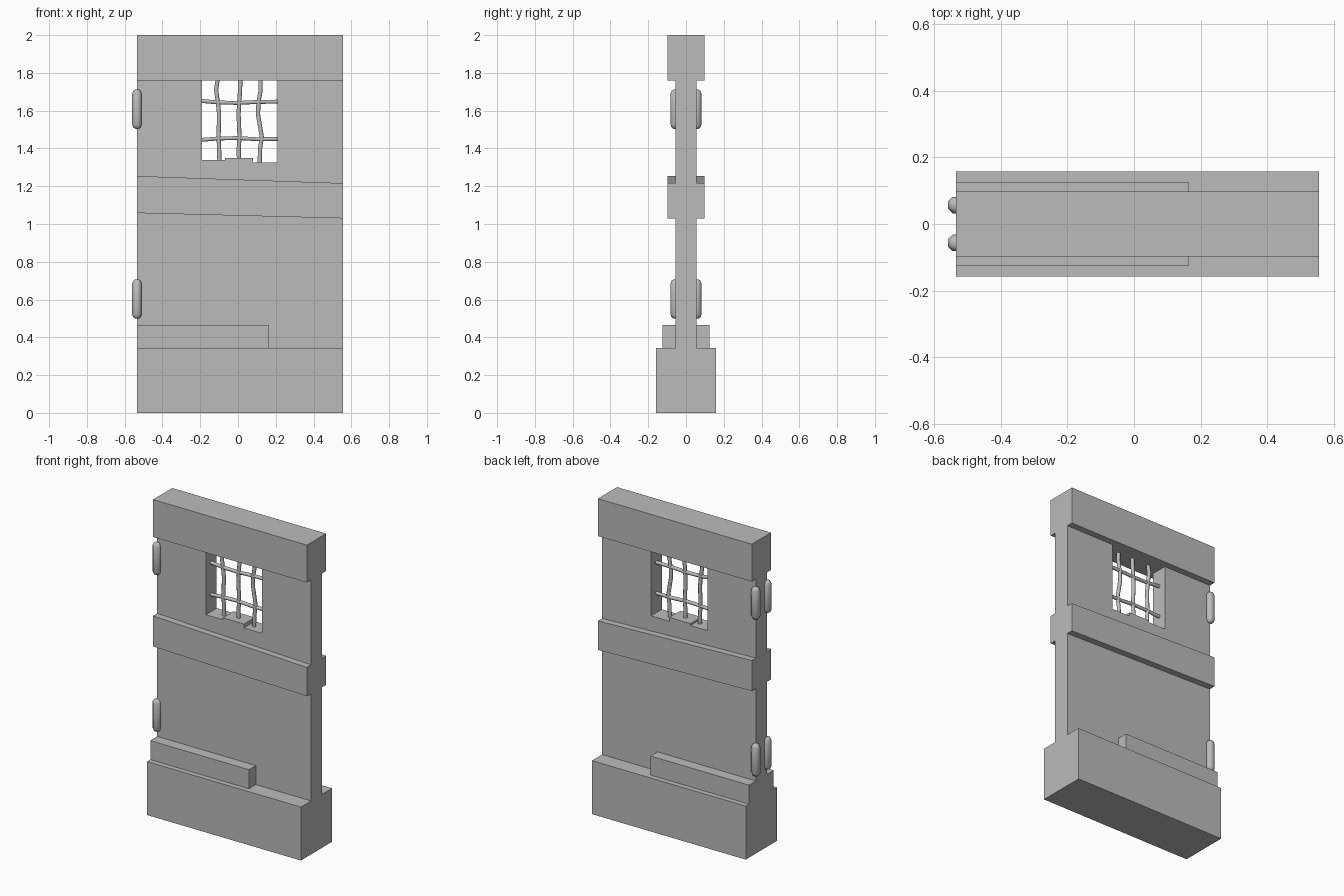
import bpy, bmesh, math
from mathutils import Vector

cube = bpy.data.objects.get("Cube")
if cube:
    bpy.data.objects.remove(cube, do_unlink=True)

GREY = (0.5, 0.5, 0.5, 1)
stone = bpy.data.materials.new("plain grey")
stone.use_nodes = True
stone.diffuse_color = GREY
stone.node_tree.nodes["Principled BSDF"].inputs["Base Color"].default_value = GREY

LEFT, RIGHT = -0.535, 0.557
PANEL = 0.055


def finish(name, bm):
    bmesh.ops.recalc_face_normals(bm, faces=bm.faces)
    mesh = bpy.data.meshes.new(name)
    bm.to_mesh(mesh)
    bm.free()
    mesh.materials.append(stone)
    obj = bpy.data.objects.new(name, mesh)
    bpy.context.collection.objects.link(obj)
    return obj


def slab(name, outline, y0, y1):
    """Extrude an (x, z) outline from y0 to y1."""
    bm = bmesh.new()
    face = bm.faces.new([bm.verts.new((x, y0, z)) for x, z in outline])
    moved = bmesh.ops.extrude_face_region(bm, geom=[face])["geom"]
    verts = [v for v in moved if isinstance(v, bmesh.types.BMVert)]
    bmesh.ops.translate(bm, verts=verts, vec=(0, y1 - y0, 0))
    return finish(name, bm)


def rect(x0, x1, z0, z1):
    return [(x0, z0), (x1, z0), (x1, z1), (x0, z1)]


def smooth(obj, angle):
    bpy.ops.object.select_all(action="DESELECT")
    obj.select_set(True)
    bpy.context.view_layer.objects.active = obj
    bpy.ops.object.shade_smooth_by_angle(angle=math.radians(angle))


def tube(name, points, radii, axis, sides=8):
    """Loft rings of the given radii along points, square to the axis."""
    bm = bmesh.new()
    rings = []
    for p, r in zip(points, radii):
        ring = []
        for i in range(sides):
            a = math.tau * (i + 0.5) / sides
            u, w = r * math.cos(a), r * math.sin(a)
            offset = (u, w, 0) if axis == "z" else (0, u, w)
            ring.append(bm.verts.new(Vector(p) + Vector(offset)))
        rings.append(ring)
    for a, b in zip(rings, rings[1:]):
        for i in range(sides):
            j = (i + 1) % sides
            bm.faces.new((a[i], a[j], b[j], b[i]))
    bm.faces.new(rings[0])
    bm.faces.new(rings[-1])
    obj = finish(name, bm)
    smooth(obj, 50)
    return obj


# Base block and top lintel
slab("base_block", rect(LEFT, RIGHT, 0, 0.343), -0.158, 0.158)
slab("top_lintel", rect(LEFT, RIGHT, 1.76, 2), -0.097, 0.097)

# Door panel with a window notch and uneven stepped sill
slab("door_panel", [
    (LEFT, 0.343), (RIGHT, 0.343), (RIGHT, 1.76), (0.21, 1.76),
    (0.21, 1.325), (0.08, 1.325), (0.08, 1.35), (-0.07, 1.35),
    (-0.07, 1.338), (-0.19, 1.338), (-0.19, 1.76), (LEFT, 1.76),
], -PANEL, PANEL)

# Slanted middle rail, short ledge and hinges on both faces
rail = [(LEFT, 1.058), (RIGHT, 1.03), (RIGHT, 1.216), (LEFT, 1.254)]
for side, s in (("front", -1), ("back", 1)):
    slab(side + "_middle_rail", rail, s * PANEL, s * 0.097)
    slab(side + "_ledge", rect(LEFT, 0.165, 0.343, 0.465), s * PANEL, s * 0.125)
    for level, z in (("lower", 0.603), ("upper", 1.608)):
        heights = (-0.104, -0.098, -0.082, 0.082, 0.098, 0.104)
        tube(f"{side}_{level}_hinge",
             [(LEFT, s * 0.057, z + h) for h in heights],
             (0.009, 0.02, 0.027, 0.027, 0.02, 0.009), "z")

# Bent window bars
upright_z = (1.31, 1.4, 1.46, 1.58, 1.64, 1.71, 1.78)
uprights = {
    "left": (-0.098, -0.1, -0.103, -0.1, -0.106, -0.116, -0.105),
    "middle": (0.005, 0.004, 0.008, 0.003, 0.006, 0.011, 0.013),
    "right": (0.114, 0.117, 0.126, 0.106, 0.108, 0.12, 0.118),
}
for name, xs in uprights.items():
    tube(name + "_window_bar", [(x, 0, z) for x, z in zip(xs, upright_z)],
         [0.012] * len(xs), "z")

cross_x = (-0.2, -0.1, 0, 0.1, 0.22)
crossbars = {
    "upper": (1.652, 1.643, 1.641, 1.646, 1.648),
    "lower": (1.445, 1.453, 1.455, 1.449, 1.45),
}
for name, zs in crossbars.items():
    tube(name + "_window_crossbar", [(x, 0, z) for x, z in zip(cross_x, zs)],
         [0.011] * len(zs), "x")
